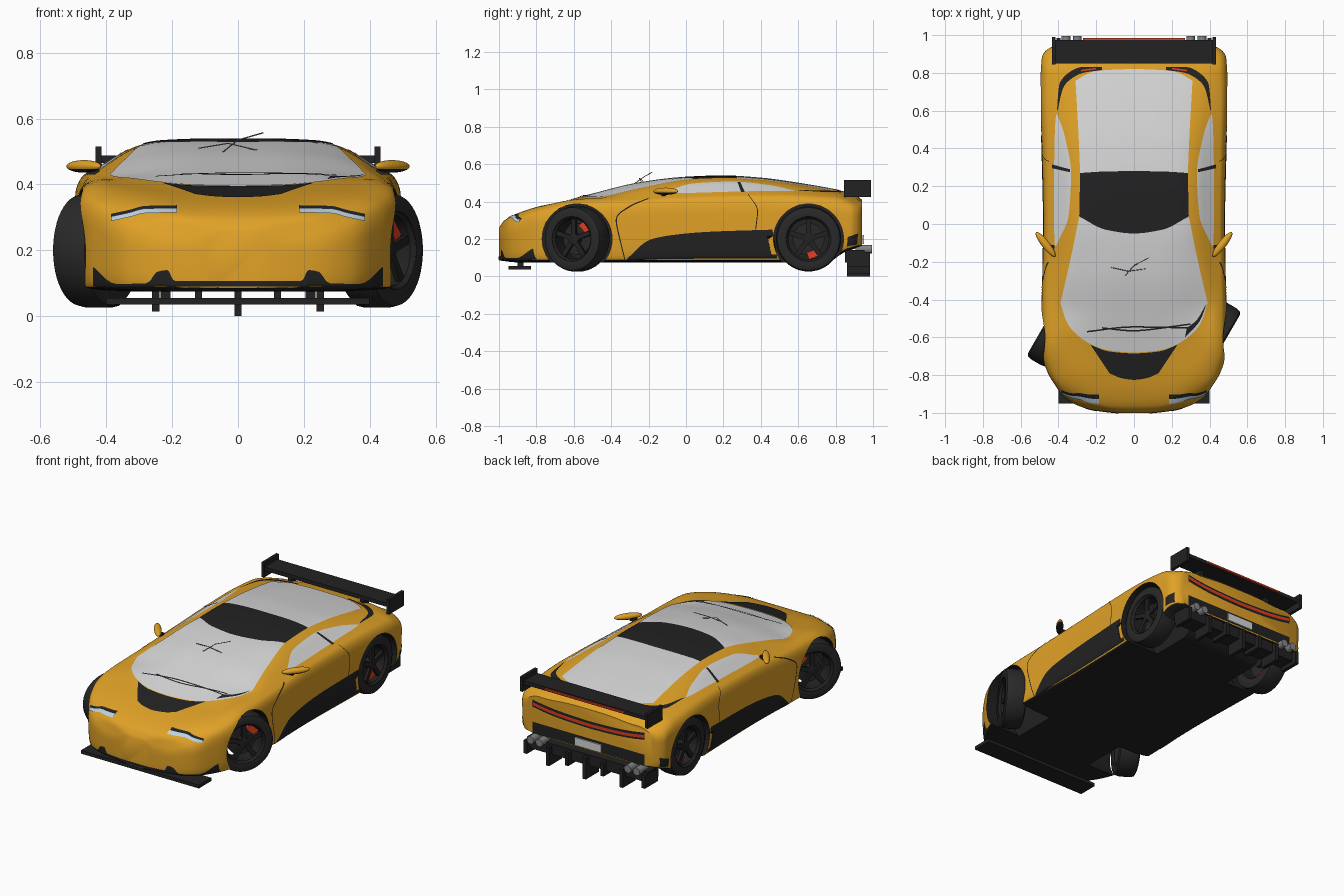
import bpy, bmesh, math
from mathutils import Vector, Matrix
from mathutils.bvhtree import BVHTree

cube = bpy.data.objects.get("Cube")
if cube:
    bpy.data.objects.remove(cube, do_unlink=True)


def material(name, *rgb):
    m = bpy.data.materials.new(name)
    m.use_nodes = True
    m.diffuse_color = (*rgb, 1)
    node = next(n for n in m.node_tree.nodes if n.type == 'BSDF_PRINCIPLED')
    node.inputs["Base Color"].default_value = (*rgb, 1)
    return m


PAINT = material("amber_paint", .75, .36, .02)
BLACK = material("black_trim", .016, .016, .016)
TYRE = material("tyre_rubber", .022, .022, .022)
GLASS = material("pale_glass", .68, .68, .68)
RED = material("red", .75, .05, .015)
LAMP = material("lamp_blue_white", .5, .64, .75)
STEEL = material("steel_grey", .22, .23, .24)
made = []


def add(name, bm, *mats):
    mesh = bpy.data.meshes.new(name)
    bm.to_mesh(mesh)
    bm.free()
    for m in mats:
        mesh.materials.append(m)
    ob = bpy.data.objects.new(name, mesh)
    bpy.context.collection.objects.link(ob)
    made.append(ob)
    return ob


def box(name, mat, lo, hi, M=Matrix()):
    lo, hi = Vector(lo), Vector(hi)
    bm = bmesh.new()
    bmesh.ops.create_cube(bm, size=1, matrix=M @ Matrix.Translation((lo + hi) / 2)
                          @ Matrix.Diagonal((*(hi - lo), 1)))
    return add(name, bm, mat)


def smooth(keys):
    """Monotone cubic through (t, value) keys."""
    t, v = zip(*keys)
    n = len(t) - 1
    d = [(v[i + 1] - v[i]) / (t[i + 1] - t[i]) for i in range(n)]
    m = [d[0]] + [2 * a * b / (a + b) if a * b > 0 else 0 for a, b in zip(d, d[1:])] + [d[-1]]

    def f(x):
        i = max([0] + [k for k in range(n) if t[k] <= x])
        h = t[i + 1] - t[i]
        s = min(max((x - t[i]) / h, 0), 1)
        r = 1 - s
        return (r * r * (1 + 2 * s) * v[i] + s * s * (3 - 2 * s) * v[i + 1]
                + h * s * r * (r * m[i] - s * m[i + 1]))
    return f


def spline(pts, n):
    axes = [smooth(list(enumerate(c))) for c in zip(*pts)]
    return [tuple(a(k * (len(pts) - 1) / n) for a in axes) for k in range(n + 1)]


# Body: lofted sections steered by curves along the length
half_width = smooth([(-1, .1), (-.985, .22), (-.96, .3), (-.92, .365), (-.85, .42), (-.78, .46),
                     (-.68, .488), (-.5, .49), (0, .48), (.4, .488), (.7, .497), (.88, .488),
                     (.92, .465), (.94, .43)])
bottom = smooth([(-1, .085), (-.9, .075), (.75, .075), (.85, .13), (.94, .16)])
top = smooth([(-1, .26), (-.97, .3), (-.9, .335), (-.8, .365), (-.68, .393), (-.5, .44), (-.25, .5),
              (0, .53), (.2, .537), (.4, .525), (.6, .498), (.8, .463), (.9, .44), (.94, .41)])
rail_x = smooth([(-1, .05), (-.95, .22), (-.8, .3), (-.42, .385), (-.2, .345), (0, .312), (.2, .305),
                 (.5, .32), (.8, .33), (.94, .28)])
rail_drop = smooth([(-1, .005), (-.8, -.008), (-.6, .005), (-.42, .035), (-.2, .025), (0, .01),
                    (.5, .01), (.94, .015)])
belt_x = smooth([(-1, .08), (-.95, .28), (-.8, .41), (-.6, .435), (0, .425), (.5, .42), (.8, .41),
                 (.94, .36)])
belt_z = smooth([(-1, .24), (-.95, .285), (-.8, .36), (-.6, .412), (-.3, .425), (0, .442), (.5, .455),
                 (.8, .44), (.94, .4)])


def section(y):
    w, zb, zt, zf = half_width(y), bottom(y), top(y), belt_z(y)
    ze = zf - .035
    p = [(0, zb), (w - .025, zb), (w - .005, zb + .03), (w, zb + .55 * (ze - zb)), (w, ze),
         (belt_x(y), zf), (rail_x(y), zt - rail_drop(y)), (rail_x(y) / 2, zt), (0, zt)]
    p = [Vector(q) for q in p]
    for _ in range(3):
        q = [p[0]]
        for a, b in zip(p, p[1:]):
            q += [a.lerp(b, .25), a.lerp(b, .75)]
        p = q + [p[-1]]
    return [(x, y, z) for x, z in p] + [(-x, y, z) for x, z in p[-2:0:-1]]


bm = bmesh.new()
rings = []
COUNT = 110
for k in range(COUNT + 1):
    t = k / COUNT
    t = .4 * t + .6 * (1 - math.cos(math.pi * t)) / 2
    rings.append([bm.verts.new(c) for c in section(-1 + 1.94 * t)])
for a, b in zip(rings, rings[1:]):
    for i in range(len(a)):
        bm.faces.new((a[i - 1], a[i], b[i], b[i - 1]))
bm.faces.new(rings[0])
bm.faces.new(rings[-1])
bmesh.ops.recalc_face_normals(bm, faces=bm.faces)
body = add("body_shell", bm, PAINT, BLACK)

# Wheel wells
FRONT_Y, REAR_Y, AXLE_Z, WELL = -.582, .655, .2, .187
bm = bmesh.new()
for y in (FRONT_Y, REAR_Y):
    for s in (-1, 1):
        bmesh.ops.create_cone(bm, cap_ends=True, segments=64, radius1=WELL, radius2=WELL, depth=.4,
                              matrix=Matrix.Translation((s * .46, y, AXLE_Z)) @ Matrix.Rotation(math.pi / 2, 4, 'Y'))
cutter = add("wheel_well_cutter", bm)
made.remove(cutter)
cutter.hide_render = True
mod = body.modifiers.new("wells", 'BOOLEAN')
mod.object, mod.solver = cutter, 'EXACT'
dg = bpy.context.evaluated_depsgraph_get()
cut = bpy.data.meshes.new_from_object(body.evaluated_get(dg))
body.modifiers.clear()
body.data = cut
bpy.data.objects.remove(cutter, do_unlink=True)
for f in cut.polygons:
    c = f.center
    in_well = any(math.hypot(c.y - y, c.z - AXLE_Z) < WELL + .001 for y in (FRONT_Y, REAR_Y))
    f.material_index = int(in_well or f.normal.z < -.7)
bm = bmesh.new()
bm.from_mesh(cut)
skin = BVHTree.FromBMesh(bm)
bm.free()


def drape(name, mat, rails, axis, side=1, lift=.003, nu=32, nv=10):
    """Thin panel spanning the rails, projected on the body along an axis."""
    rows = [spline(r, nu) for r in rails]
    cols = [spline(c, nv) for c in zip(*rows)]
    ray = Vector((0, 0, 0))
    ray[axis] = -side
    bm = bmesh.new()
    grid, last = [], 0
    for col in cols:
        line = []
        for p in col:
            start = list(p)
            start.insert(axis, side * 2)
            hit = skin.ray_cast(Vector(start), ray)[0]
            last = hit[axis] if hit else last
            start[axis] = last + side * lift
            line.append(bm.verts.new(start))
        grid.append(line)
    for a, b in zip(grid, grid[1:]):
        for i in range(nv):
            f = bm.faces.new((a[i], a[i + 1], b[i + 1], b[i]))
            f.normal_update()
            if f.normal.dot(ray) > 0:
                f.normal_flip()
    return add(name, bm, mat)


def sym(*pts):
    """Mirror a centre-to-right polyline across x = 0."""
    return [(-x, v) for x, v in pts[:0:-1]] + list(pts)


def band(pts, h):
    return [[(u, v - h) for u, v in pts], [(u, v + h) for u, v in pts]]


# Glass, roof and bonnet, from above
screen_base = sym((0, -.68), (.13, -.67), (.25, -.625), (.35, -.53), (.39, -.42))
roof_front = sym((0, -.05), (.15, -.03), (.29, .04))
roof_rear = sym((0, .28), (.15, .278), (.285, .27))
drape("windscreen", GLASS, [screen_base, sym((0, -.36), (.18, -.3), (.335, -.18)), roof_front], 2, nv=24)
drape("roof_panel", BLACK, [roof_front, roof_rear], 2)
drape("rear_glass", GLASS, [roof_rear, sym((0, .54), (.15, .53), (.295, .5)),
                            sym((0, .82), (.2, .81), (.31, .76))], 2, nv=20)
drape("bonnet_panel", BLACK, [sym((0, -.825), (.07, -.815), (.13, -.79)),
                              sym((0, -.685), (.13, -.675), (.23, -.64))], 2)
drape("cowl_wedge", BLACK, [[(.27, -.6), (.35, -.51), (.385, -.42)],
                            [(.28, -.55), (.33, -.51), (.385, -.42)]], 2, lift=.005)
for v in (0, .02):
    drape("wiper", BLACK, band([(-.25 + 4 * v, -.57 + v), (0, -.545 - v), (.3, -.55 + v)], .004),
          2, lift=.007, nv=1)

# Side panels
for s in (-1, 1):
    drape("side_window", GLASS, [[(-.12, .443), (.05, .447), (.25, .453), (.45, .457), (.58, .457)],
                                 [(-.11, .45), (.04, .497), (.25, .507), (.45, .487), (.58, .459)]], 0, s)
    drape("door_pillar", BLACK, [[(.295, .45), (.275, .505)], [(.315, .45), (.29, .505)]], 0, s, .006)
    drape("side_skirt", BLACK, [[(-.32, .085), (-.1, .085), (.2, .085), (.49, .085)],
                                [(-.31, .1), (-.18, .2), (.1, .237), (.462, .25)]], 0, s)
    drape("door_front_seam", BLACK, [[(-.325, .09), (-.37, .3), (-.3, .37), (-.2, .415)],
                                     [(-.33, .09), (-.376, .3), (-.306, .375), (-.2, .42)]], 0, s, nv=1)
    drape("door_rear_seam", BLACK, [[(.37, .25), (.38, .35), (.33, .44)],
                                    [(.375, .25), (.385, .35), (.334, .44)]], 0, s, nv=1)
    drape("rear_corner_trim", BLACK, [[(.86, .16), (.915, .17)], [(.865, .21), (.92, .23)]], 0, s)
    drape("quarter_vent", BLACK, [[(s * .405, .6), (s * .37, .73), (s * .27, .8), (s * .17, .815)],
                                  [(s * .408, .6), (s * .395, .74), (s * .28, .83), (s * .17, .83)]], 2)
    drape("quarter_vent_lamp", RED, band([(s * .28, .812), (s * .2, .823)], .004), 2, lift=.005)
    # Headlamps
    brow = [(s * .185, .322), (s * .28, .32), (s * .33, .308), (s * .385, .296)]
    drape("headlamp_surround", BLACK, band([(x, z + .006) for x, z in brow], .009), 1, -1)
    drape("headlamp", LAMP, band(brow, .007), 1, -1, .008)
    # Door mirrors
    bm = bmesh.new()
    M = (Matrix.Translation((s * .468, -.108, .455)) @ Matrix.Rotation(-s * math.radians(38), 4, 'Z')
         @ Matrix.Diagonal((.021, .082, .019, 1)))
    bmesh.ops.create_uvsphere(bm, u_segments=24, v_segments=16, radius=1, matrix=M)
    for f in bm.faces:
        f.material_index = int(f.calc_center_median().z < .447)
    add("door_mirror", bm, PAINT, BLACK)
    box("mirror_arm", BLACK, (s * .44 - .02, -.13, .43), (s * .44 + .02, -.11, .45))

# Front lip and splitter
drape("front_intake", BLACK, [sym((0, .09), (.1, .09), (.2, .09), (.23, .09), (.26, .09), (.3, .086), (.37, .086), (.44, .09)),
                              sym((0, .107), (.1, .107), (.19, .107), (.215, .14), (.245, .135),
                                  (.28, .1), (.37, .098), (.44, .15))], 1, -1, nu=70)
box("front_splitter", BLACK, (-.4, -.95, .036), (.4, -.83, .056))
for s in (-1, 1):
    box("splitter_strut", BLACK, (s * .22 - .015, -.9, .05), (s * .22 + .015, -.87, .1))

# Tail lamps, rear trim and plate
tail = sym((0, .318), (.2, .325), (.3, .335), (.38, .348))
drape("tail_lamp_surround", BLACK, band(tail, .022), 1)
drape("tail_lamp", RED, band(tail, .009), 1, lift=.007)
drape("rear_lower_trim", BLACK, band(sym((0, .2), (.2, .2), (.38, .2)), .034), 1)
box("number_plate", GLASS, (-.09, .945, .172), (.09, .953, .22))
# Diffuser and exhausts
box("diffuser", BLACK, (-.41, .85, .075), (.41, .955, .14))
for x, low in ((0, 0), (-.25, .015), (.25, .015), (-.12, .05), (.12, .05), (-.4, .05), (.4, .05)):
    box("diffuser_fin", BLACK, (x - .011, .86, low), (x + .011, .985, .13))
for x in (-.36, -.3, .3, .36):
    bm = bmesh.new()
    bmesh.ops.create_cone(bm, cap_ends=True, segments=20, radius1=.023, radius2=.023, depth=.09,
                          matrix=Matrix.Translation((x, .95, .145)) @ Matrix.Rotation(math.pi / 2, 4, 'X'))
    add("exhaust_pipe", bm, STEEL)

# Rear wing
box("wing_blade", BLACK, (-.42, .85, .465), (.42, .975, .488))
box("wing_lamp", RED, (-.27, .974, .472), (.27, .985, .482))
for s in (-1, 1):
    box("wing_endplate", BLACK, (s * .424 - .009, .845, .425), (s * .424 + .009, .99, .515))
    box("wing_post", BLACK, (s * .245 - .012, .85, .4), (s * .245 + .012, .9, .47))


def lathe(name, mat, profile, M, closed=True):
    """Revolve (radius, x) points about the wheel axle."""
    bm = bmesh.new()
    vs = [bm.verts.new((x, r, 0)) for r, x in profile]
    es = [bm.edges.new(e) for e in zip(vs, vs[1:] + vs[:1] if closed else vs[1:])]
    bmesh.ops.spin(bm, geom=vs + es, axis=(1, 0, 0), cent=(0, 0, 0), angle=2 * math.pi, steps=48)
    bmesh.ops.remove_doubles(bm, verts=bm.verts, dist=.0001)
    bmesh.ops.recalc_face_normals(bm, faces=bm.faces)
    bm.transform(M)
    return add(name, bm, mat)


# Wheels, with the front pair steered
for place, x, y, steer, grip in (("front", .43, FRONT_Y, -30, 45), ("rear", .415, REAR_Y, 0, -70)):
    for s in (-1, 1):
        M = (Matrix.Translation((s * x, y, AXLE_Z)) @ Matrix.Rotation(math.radians(steer), 4, 'Z')
             @ Matrix.Diagonal((s, 1, 1, 1)))
        lathe(place + "_tyre", TYRE, [(.118, -.058), (.15, -.063), (.168, -.055), (.174, -.03), (.174, .03),
                                      (.168, .055), (.15, .063), (.118, .058)], M)
        lathe(place + "_rim", BLACK, [(.12, -.058), (.108, -.05), (.108, .045), (.12, .06)], M)
        lathe(place + "_hub", BLACK, [(.001, -.03), (.03, -.03), (.03, .042), (.001, .046)], M)
        lathe(place + "_brake_disc", TYRE, [(.02, -.012), (.085, -.012), (.085, 0), (.02, 0)], M)
        for k in range(5):
            turn = M @ Matrix.Rotation(k * math.tau / 5, 4, 'X')
            box(place + "_spoke", BLACK, (.025, -.013, .02), (.042, .013, .114), turn)
        box(place + "_caliper", RED, (-.02, .065, -.035), (.02, .104, .035),
            M @ Matrix.Rotation(math.radians(grip), 4, 'X'))

# Thin rods over the windscreen
for pts in ([(-.12, -.23, .51), (-.03, -.25, .525), (.118, -.23, .49)],
            [(-.07, -.3, .48), (0, -.22, .535), (.076, -.18, .557)]):
    cu = bpy.data.curves.new("screen_rod", 'CURVE')
    cu.dimensions, cu.bevel_depth, cu.bevel_resolution = '3D', .002, 1
    sp = cu.splines.new('POLY')
    sp.points.add(len(pts) - 1)
    for p, c in zip(sp.points, pts):
        p.co = (*c, 1)
    cu.materials.append(STEEL)
    bpy.context.collection.objects.link(bpy.data.objects.new("screen_rod", cu))

# Smooth shading with sharp edges kept
bpy.ops.object.select_all(action='DESELECT')
for ob in made:
    ob.select_set(True)
bpy.context.view_layer.objects.active = body
bpy.ops.object.shade_smooth_by_angle(angle=math.radians(35))
